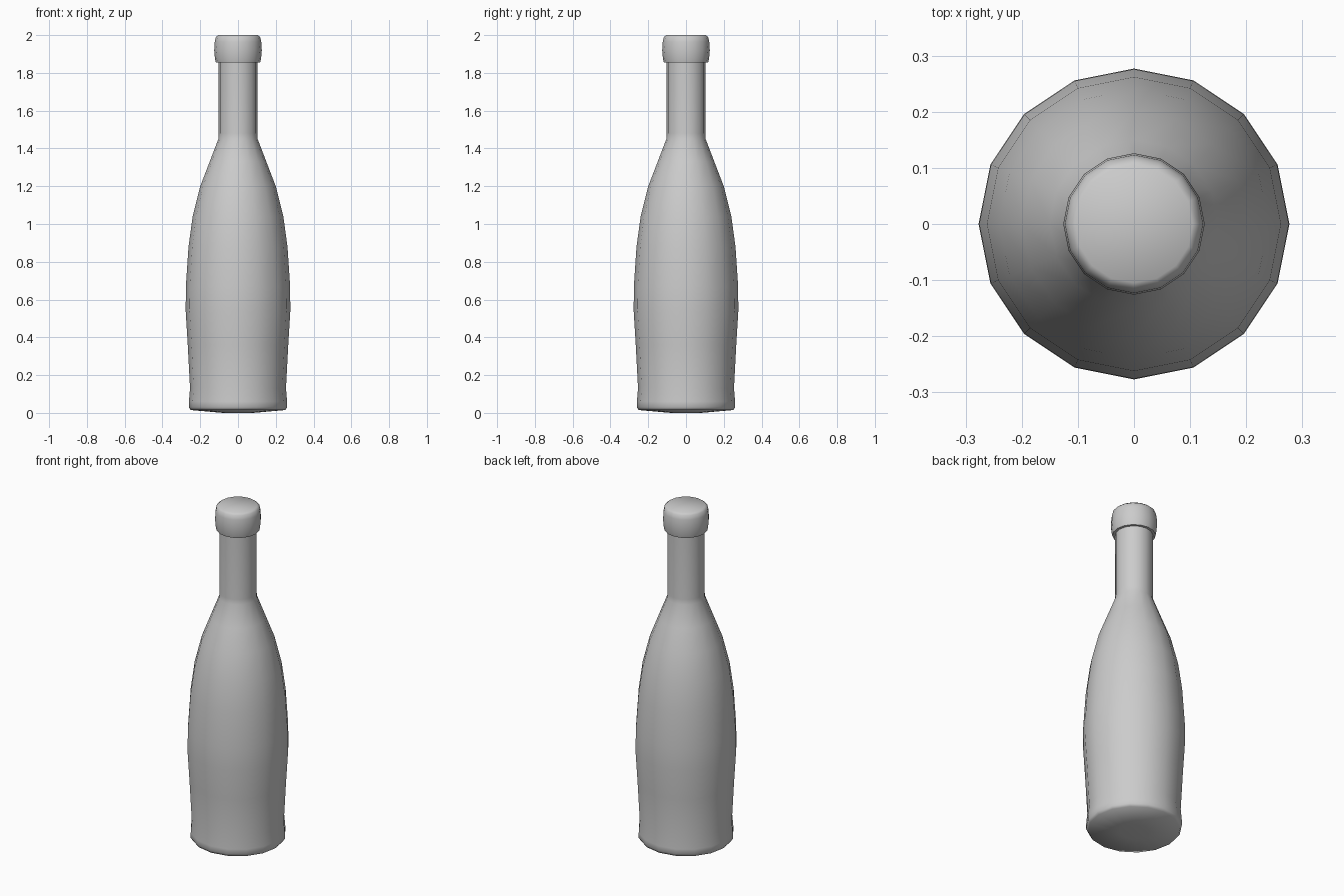
import bpy, bmesh, math

cube = bpy.data.objects.get("Cube")
if cube:
    bpy.data.objects.remove(cube, do_unlink=True)

SIDES = 16

grey = bpy.data.materials.new("plain grey")
grey.use_nodes = True
grey.diffuse_color = (0.6, 0.6, 0.6, 1)
grey.node_tree.nodes["Principled BSDF"].inputs["Base Color"].default_value = (0.6, 0.6, 0.6, 1)


def lathe(name, profile):
    """Turn (radius, height) points around z; close each open end with one face."""
    bm = bmesh.new()
    rings = []
    for r, z in profile:
        angles = [2 * math.pi * i / SIDES for i in range(SIDES)]
        rings.append([bm.verts.new((r * math.cos(a), r * math.sin(a), z)) for a in angles])
    for low, high in zip(rings, rings[1:]):
        for i in range(SIDES):
            j = (i + 1) % SIDES
            bm.faces.new((low[i], low[j], high[j], high[i]))
    bm.faces.new(rings[0][::-1])
    bm.faces.new(rings[-1])
    mesh = bpy.data.meshes.new(name)
    bm.to_mesh(mesh)
    bm.free()
    mesh.materials.append(grey)
    obj = bpy.data.objects.new(name, mesh)
    bpy.context.collection.objects.link(obj)
    bpy.ops.object.select_all(action="DESELECT")
    obj.select_set(True)
    bpy.context.view_layer.objects.active = obj
    bpy.ops.object.shade_smooth_by_angle(angle=math.radians(60))
    return obj


# Body with a shallow rounded foot, swelling belly, shoulder and straight neck
lathe("bottle_body", [
    (0.08, 0.0), (0.25, 0.015), (0.26, 0.03), (0.26, 0.06), (0.254, 0.13),
    (0.266, 0.36), (0.277, 0.54), (0.276, 0.67), (0.262, 0.88), (0.24, 1.04),
    (0.2, 1.2), (0.15, 1.33), (0.104, 1.45), (0.102, 1.48), (0.102, 1.87),
])

# Rounded cap over the mouth
lathe("bottle_cap", [
    (0.117, 1.855), (0.122, 1.875), (0.126, 1.92), (0.123, 1.965),
    (0.117, 1.99), (0.105, 2.0),
])
